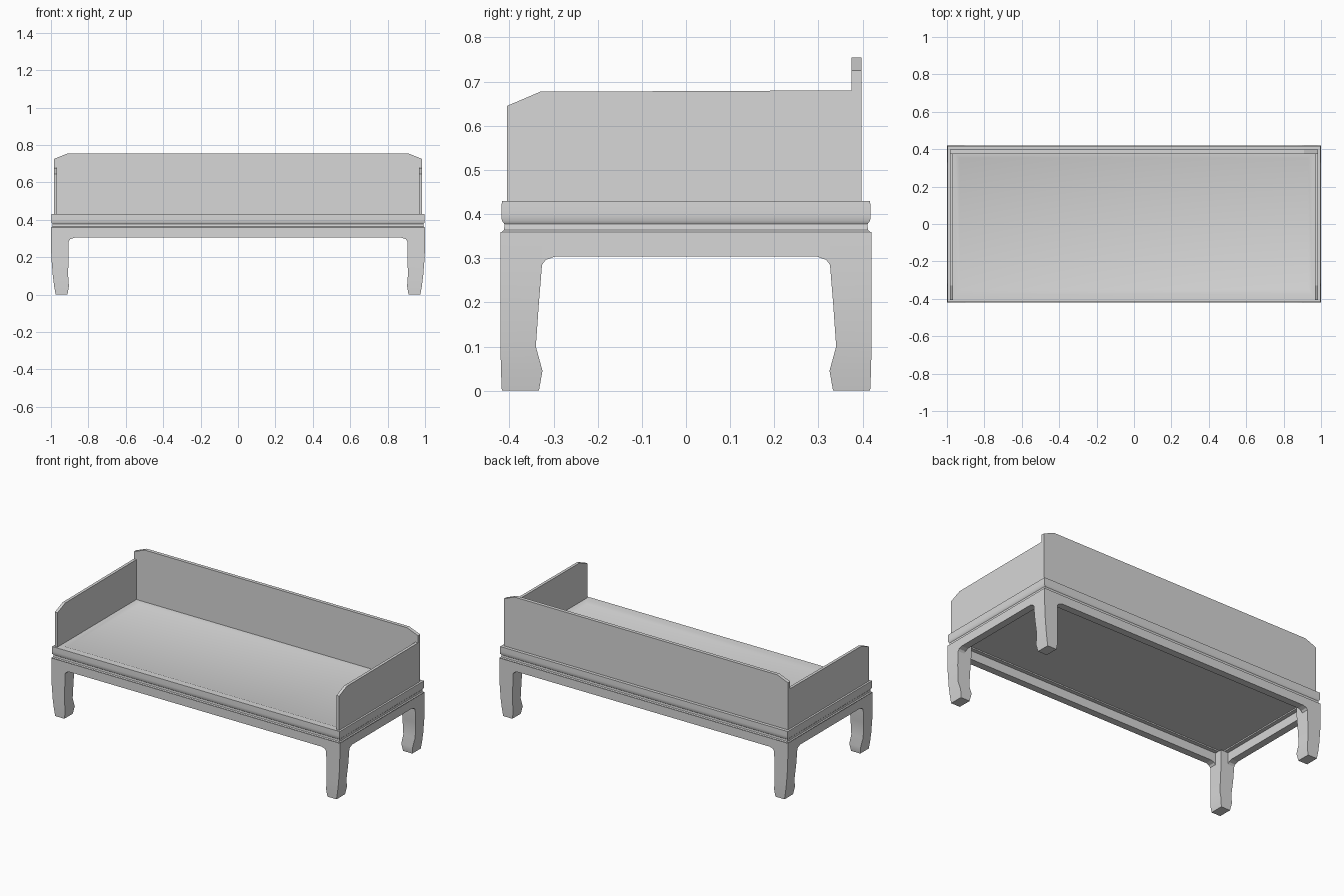
import bpy, bmesh, math

if "Cube" in bpy.data.objects:
    bpy.data.objects.remove(bpy.data.objects["Cube"])

HX, HY = 1.0, 0.42          # half length and half depth of the bed
wood = bpy.data.materials.new("pale grey wood")
wood.diffuse_color = (0.68, 0.68, 0.68, 1)
wood.use_nodes = True
wood.node_tree.nodes["Principled BSDF"].inputs["Base Color"].default_value = wood.diffuse_color


def finish(name, bm, smooth=False):
    bmesh.ops.recalc_face_normals(bm, faces=bm.faces)
    me = bpy.data.meshes.new(name)
    bm.to_mesh(me)
    bm.free()
    me.materials.append(wood)
    ob = bpy.data.objects.new(name, me)
    bpy.context.collection.objects.link(ob)
    if smooth:
        bpy.ops.object.select_all(action='DESELECT')
        ob.select_set(True)
        bpy.context.view_layer.objects.active = ob
        bpy.ops.object.shade_smooth_by_angle(angle=math.radians(35))
    return ob


def prism(name, outline, place, a, b, skip=()):
    """Extrude a 2D outline from depth a to b, leaving out the hidden sides in skip."""
    bm = bmesh.new()
    lo, hi = ([bm.verts.new(place(u, v, d)) for u, v in outline] for d in (a, b))
    n = len(outline)
    bm.faces.new(lo)
    bm.faces.new(hi)
    for i in range(n):
        if i not in skip:
            j = (i + 1) % n
            bm.faces.new((lo[i], lo[j], hi[j], hi[i]))
    return finish(name, bm)


def along_y(u, v, d):
    return (u, d, v)


def along_x(u, v, d):
    return (d, u, v)


def loft(name, rings, cap_end=True):
    """Skin a stack of four-sided rings."""
    bm = bmesh.new()
    rings = [[bm.verts.new(p) for p in r] for r in rings]
    for a, b in zip(rings, rings[1:]):
        for i in range(4):
            j = (i + 1) % 4
            bm.faces.new((a[i], a[j], b[j], b[i]))
    bm.faces.new(rings[0])
    if cap_end:
        bm.faces.new(rings[-1])
    return finish(name, bm, True)


def rect(inset, z):
    x, y = HX - inset, HY - inset
    return [(-x, -y, z), (x, -y, z), (x, y, z), (-x, y, z)]


# Seat: stepped underside, shallow waist, upright rim, slope down to the sunken panel
seat_profile = [(0.07, 0.366), (0.07, 0.358), (0.002, 0.359), (0.008, 0.364),
                (0.009, 0.377), (0.003, 0.385), (0.002, 0.40), (0.003, 0.43),
                (0.045, 0.43), (0.068, 0.421)]
loft("seat", [rect(*p) for p in seat_profile])

# Back and side rails with clipped corners
prism("back_rail", [(-0.985, 0.43), (0.985, 0.43), (0.985, 0.725), (0.91, 0.755),
                    (-0.91, 0.755), (-0.985, 0.725)], along_y, 0.375, 0.397, (0,))
for s, side in ((-1, "left"), (1, "right")):
    prism(side + "_rail", [(-0.405, 0.43), (0.376, 0.43), (0.376, 0.68),
                           (-0.33, 0.677), (-0.405, 0.645)],
          along_x, s * 0.967, s * 0.985, (0, 1))


# Aprons with small haunches where they meet the legs
def apron(half, leg):
    inner = half - leg
    right = [(inner, 0.359), (inner, 0.285), (inner - 0.008, 0.296), (inner - 0.03, 0.304)]
    return right + [(-u, v) for u, v in reversed(right)]


for s, f, e in ((-1, "front", "left"), (1, "back", "right")):
    prism(f + "_apron", apron(HX, 0.095), along_y, s * HY, s * (HY - 0.045), (0, 6, 7))
    prism(e + "_apron", apron(HY, 0.094), along_x, s * HX, s * (HX - 0.045), (0, 6, 7))

# Legs: height, outer x, inner x, outer y, inner y; the feet hook inward
leg_levels = [(0.0, 0.975, 0.912, 0.417, 0.333), (0.045, 0.983, 0.904, 0.419, 0.325),
              (0.10, 0.990, 0.908, 0.420, 0.340), (0.20, 0.998, 0.907, 0.420, 0.333),
              (0.285, 1.0, 0.905, 0.420, 0.326), (0.359, 1.0, 0.905, 0.420, 0.326)]
for sx, e in ((-1, "left"), (1, "right")):
    for sy, f in ((-1, "front"), (1, "back")):
        rings = [[(sx * xo, sy * yo, z), (sx * xi, sy * yo, z),
                  (sx * xi, sy * yi, z), (sx * xo, sy * yi, z)]
                 for z, xo, xi, yo, yi in leg_levels]
        loft(f + "_" + e + "_leg", rings, False)
